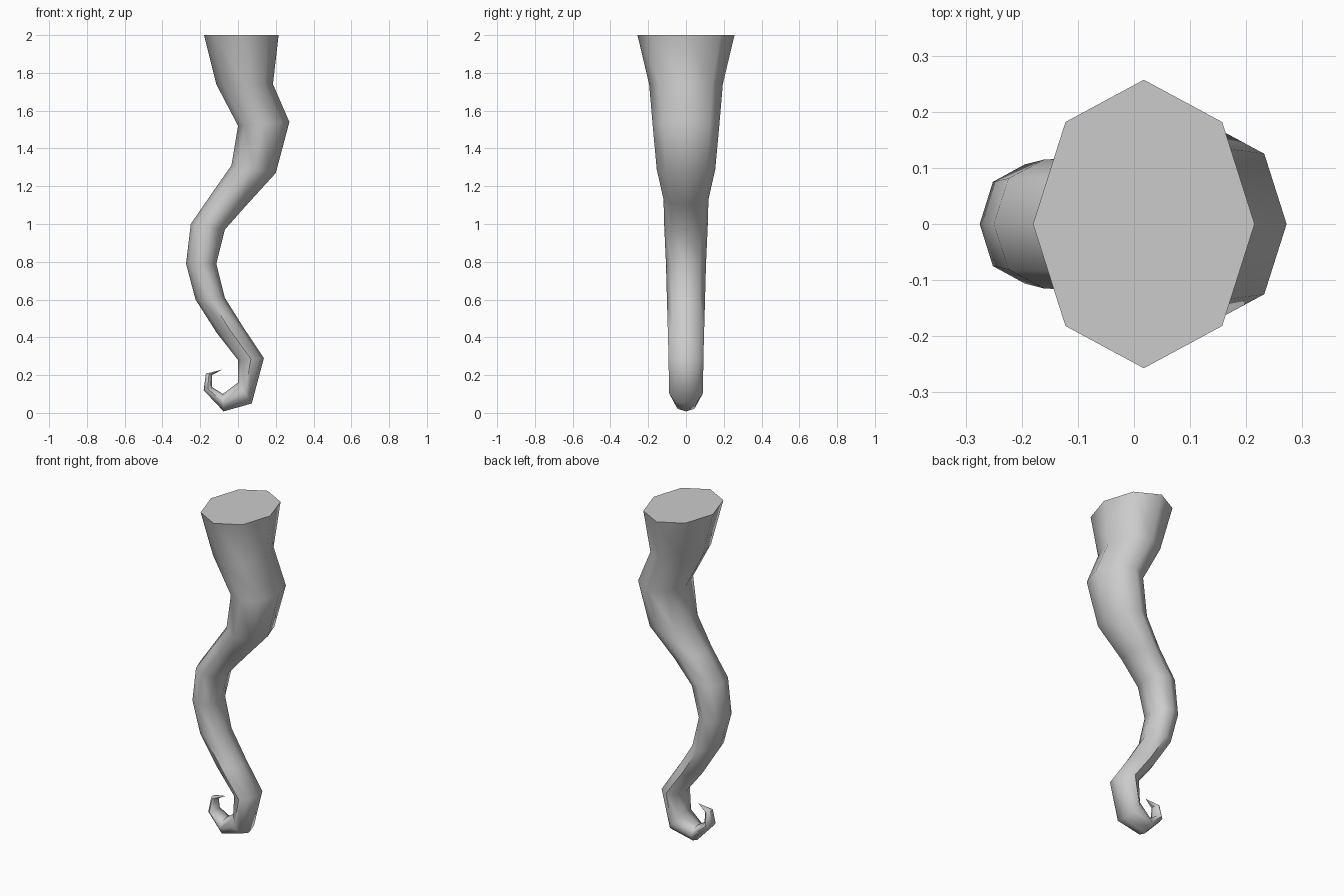
import bpy, bmesh, math
from mathutils import Vector

if "Cube" in bpy.data.objects:
    bpy.data.objects.remove(bpy.data.objects["Cube"])

# Cross-sections: left x, left z, right x, right z, half depth in y
RINGS = [
    (-.18, 2.0, .215, 2.0, .257), (-.115, 1.74, .185, 1.74, .195),
    (0, 1.52, .272, 1.54, .177), (-.035, 1.31, .20, 1.27, .155),
    (-.14, 1.16, .045, 1.10, .119), (-.25, 1.0, -.07, .97, .115),
    (-.275, .79, -.115, .79, .106), (-.225, .60, -.07, .61, .101),
    (-.11, .42, .03, .45, .096), (0, .28, .137, .29, .092),
    (0, .16, .073, .05, .09), (-.08, .10, -.076, .008, .063),
    (-.138, .137, -.182, .12, .045), (-.138, .20, -.17, .208, .028),
]
TIP = (-.082, 0, .23)
SIDES = 8

# Tapering tentacle body, skinned ring by ring
bm = bmesh.new()
rings = []
for lx, lz, rx, rz, depth in RINGS:
    mid = Vector(((lx + rx) / 2, 0, (lz + rz) / 2))
    half = Vector(((rx - lx) / 2, 0, (rz - lz) / 2))
    side = Vector((0, depth, 0))
    angles = [2 * math.pi * i / SIDES for i in range(SIDES)]
    rings.append([bm.verts.new(mid + half * math.cos(a) + side * math.sin(a)) for a in angles])
for a, b in zip(rings, rings[1:]):
    for i in range(SIDES):
        j = (i + 1) % SIDES
        bm.faces.new((a[i], b[i], b[j], a[j]))

# Flat top cap and curled pointed tip
bm.faces.new(rings[0])
tip = bm.verts.new(TIP)
for i in range(SIDES):
    bm.faces.new((rings[-1][i], tip, rings[-1][(i + 1) % SIDES]))
bmesh.ops.recalc_face_normals(bm, faces=bm.faces)

mesh = bpy.data.meshes.new("tentacle")
bm.to_mesh(mesh)
bm.free()
obj = bpy.data.objects.new("tentacle", mesh)
bpy.context.collection.objects.link(obj)
bpy.context.view_layer.objects.active = obj
obj.select_set(True)
bpy.ops.object.shade_smooth_by_angle(angle=math.radians(60))
